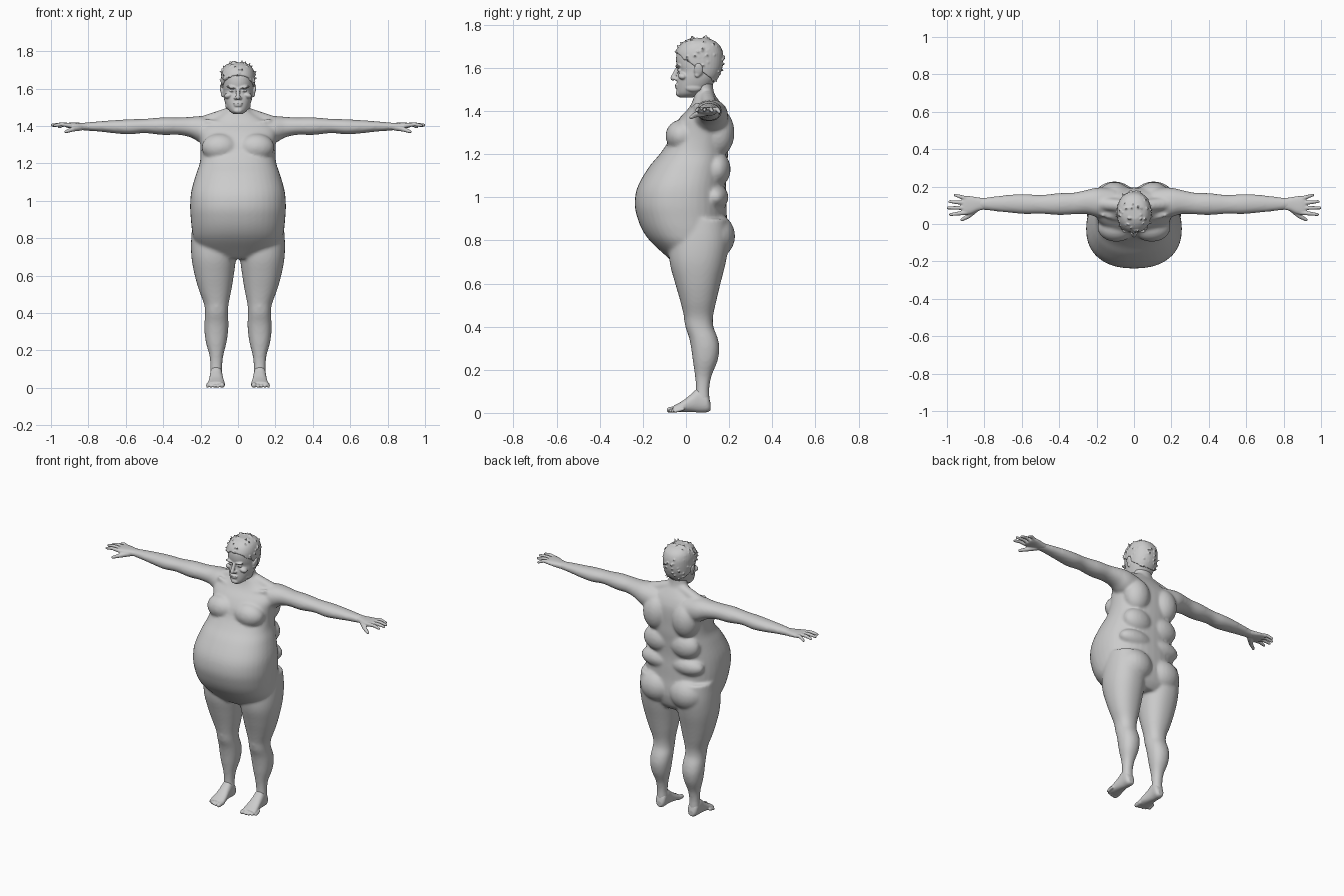
import bpy, bmesh, random
from math import cos, sin, pi
from mathutils import Vector, Matrix

random.seed(4)


def spline(rows, sub=4):
    """Catmull-Rom interpolation of whole parameter rows."""
    out = []
    for i in range(len(rows) - 1):
        p0, p1, p2, p3 = (rows[min(max(i + k, 0), len(rows) - 1)] for k in (-1, 0, 1, 2))
        for j in range(sub):
            t = j / sub
            out.append([0.5 * (2 * b + (c - a) * t + (2 * a - 5 * b + 4 * c - d) * t * t
                               + (3 * b - a - 3 * c + d) * t ** 3)
                        for a, b, c, d in zip(p0, p1, p2, p3)])
    return out + [list(rows[-1])]


def skin(bm, rings):
    """Closed tube through rings of points."""
    rings = [[bm.verts.new(p) for p in r] for r in rings]
    n = len(rings[0])
    for r, q in zip(rings, rings[1:]):
        for k in range(n):
            bm.faces.new((r[k], r[(k + 1) % n], q[(k + 1) % n], q[k]))
    bm.faces.new(rings[0][::-1])
    bm.faces.new(rings[-1])


def loft(bm, axis, rows, power=2.2, side=1, n=40):
    """Rows are (position on axis, a_min, a_max, b_min, b_max); a and b are the other two axes."""
    rings = []
    for t, a0, a1, b0, b1 in spline(rows):
        ring = []
        for k in range(n):
            c, s = cos(2 * pi * k / n), sin(2 * pi * k / n)
            u = abs(c) ** (2 / power) * (1 if c > 0 else -1)
            v = abs(s) ** (2 / power) * (1 if s > 0 else -1)
            ab = [(a0 + a1) / 2 + u * (a1 - a0) / 2, (b0 + b1) / 2 + v * (b1 - b0) / 2]
            ab.insert(axis, t)
            ring.append((ab[0] * side, ab[1], ab[2]))
        rings.append(ring)
    skin(bm, rings)


def revolve(bm, m, profile, n):
    """Profile of (radius, height) turned about the local z axis of matrix m."""
    skin(bm, [[m @ Vector((r * cos(2 * pi * k / n), r * sin(2 * pi * k / n), h)) for k in range(n)]
              for r, h in profile])


def arc(a0, a1, steps, r=1, h=0):
    return [(r * cos(a0 + (a1 - a0) * i / steps), h + r * sin(a0 + (a1 - a0) * i / steps))
            for i in range(steps + 1)]


def blob(bm, loc, size, side=1, rot=0):
    m = (Matrix.Translation((loc[0] * side, loc[1], loc[2])) @ Matrix.Rotation(rot * side, 4, 'Y')
         @ Matrix.Diagonal((*size, 1)))
    revolve(bm, m, arc(-1.5, 1.5, 14), 24)


def limb(bm, p, q, r0, r1, side=1, n=14):
    """Tapered rod with round ends."""
    p, q = Vector((p[0] * side, p[1], p[2])), Vector((q[0] * side, q[1], q[2]))
    m = Matrix.Translation(p) @ (q - p).to_track_quat('Z', 'Y').to_matrix().to_4x4()
    revolve(bm, m, arc(-1.4, 0, 4, r0) + arc(0, 1.4, 4, r1, (q - p).length), n)


def finish(bm, name, voxel, smooth, mirror=False):
    bmesh.ops.recalc_face_normals(bm, faces=bm.faces)
    me = bpy.data.meshes.new(name)
    bm.to_mesh(me)
    bm.free()
    ob = bpy.data.objects.new(name, me)
    bpy.context.collection.objects.link(ob)
    rm = ob.modifiers.new("fuse", 'REMESH')
    rm.mode, rm.voxel_size, rm.use_smooth_shade = 'VOXEL', voxel, True
    sm = ob.modifiers.new("soften", 'SMOOTH')
    sm.factor, sm.iterations = 0.5, smooth
    if mirror:
        ob.modifiers.new("mirror", 'MIRROR').use_mirror_merge = False


# Body: torso with large belly
body = bmesh.new()
torso = [(.69, .13, -.05, .15), (.73, .20, -.095, .18), (.79, .235, -.16, .195), (.84, .246, -.198, .195),
         (.90, .252, -.224, .19), (.97, .256, -.238, .188), (1.05, .25, -.224, .185), (1.14, .225, -.172, .19),
         (1.20, .205, -.122, .195), (1.26, .2, -.082, .195), (1.32, .203, -.06, .195), (1.37, .21, -.028, .19),
         (1.41, .19, .01, .175), (1.445, .12, .03, .155), (1.48, .065, .04, .13)]
loft(body, 2, [(z, -w, w, f, b) for z, w, f, b in torso], 2.3)
# Neck
loft(body, 2, [(z, -w, w, f, b) for z, w, f, b in
               [(1.38, .085, .03, .175), (1.44, .075, .035, .155), (1.48, .064, .042, .132),
                (1.53, .06, .035, .124), (1.57, .06, .03, .125)]], 2)
for s in (1, -1):
    # Chest, back muscles, side rolls and buttocks
    blob(body, (.095, -.02, 1.285), (.1, .075, .075), s)
    blob(body, (.105, .15, 1.30), (.085, .075, .11), s)
    blob(body, (.095, .145, 1.13), (.1, .062, .08), s)
    blob(body, (.1, .135, 1.0), (.12, .062, .06), s)
    blob(body, (.105, .13, .82), (.115, .098, .105), s)
    # Shoulder slope and collarbone
    limb(body, (.02, .095, 1.475), (.21, .112, 1.41), .034, .036, s)
    limb(body, (.02, .01, 1.395), (.17, .05, 1.428), .01, .012, s)
    # Arm
    loft(body, 0, [(.1, .03, .19, 1.29, 1.44), (.19, .035, .195, 1.305, 1.453), (.25, .052, .183, 1.338, 1.449),
                   (.32, .052, .168, 1.353, 1.445), (.40, .048, .165, 1.352, 1.446), (.50, .055, .155, 1.362, 1.438),
                   (.58, .053, .16, 1.355, 1.436), (.66, .06, .157, 1.361, 1.431), (.74, .068, .148, 1.37, 1.425),
                   (.81, .076, .14, 1.375, 1.419), (.85, .076, .14, 1.38, 1.415)], 2.1, s)
    # Leg
    loft(body, 2, [(.90, .02, .24, -.05, .19), (.80, .006, .25, -.076, .2), (.70, .01, .249, -.076, .185),
                   (.60, .023, .231, -.05, .16), (.52, .036, .208, -.027, .141), (.45, .05, .182, -.01, .126),
                   (.40, .054, .176, -.003, .127), (.35, .051, .179, .014, .146), (.30, .053, .179, .024, .155),
                   (.24, .062, .171, .032, .146), (.17, .079, .152, .042, .118), (.11, .085, .148, .046, .108),
                   (.06, .083, .15, .04, .11), (.03, .085, .15, .04, .108)], 2.2, s)
    # Knee cap
    blob(body, (.115, .022, .435), (.035, .032, .04), s)
finish(body, "body", .0085, 7)

# Hands with four fingers and thumb
hand = bmesh.new()
loft(hand, 0, [(.80, .078, .138, 1.378, 1.416), (.835, .07, .142, 1.379, 1.417), (.87, .055, .148, 1.384, 1.418),
               (.90, .05, .149, 1.388, 1.418), (.918, .055, .142, 1.392, 1.415)], 2.5)
for y0, x1, y1, z1 in [(.061, .982, .05, 1.403), (.087, .994, .086, 1.405),
                       (.112, .985, .12, 1.401), (.135, .957, .155, 1.395)]:
    mid = (.945 if x1 > .96 else .925, (y0 + y1) / 2, 1.409)
    limb(hand, (.895, y0, 1.403), mid, .0125, .0105)
    limb(hand, mid, (x1, y1, z1), .0105, .008)
limb(hand, (.84, .085, 1.393), (.885, .042, 1.382), .018, .0125)
limb(hand, (.885, .042, 1.382), (.92, .023, 1.37), .0125, .009)
finish(hand, "hands", .0042, 3, True)

# Feet with toes
foot = bmesh.new()
loft(foot, 1, [(.114, .098, .132, .012, .045), (.098, .084, .147, .003, .09), (.06, .083, .15, .002, .115),
               (.025, .08, .153, .004, .088), (-.01, .074, .158, .004, .06), (-.04, .071, .163, .003, .042),
               (-.06, .074, .162, .004, .032)], 2.3)
for i, tip in enumerate((-.076, -.074, -.069, -.061, -.05)):
    r = .014 if i == 0 else .0105 - .0006 * i
    x = .084 if i == 0 else .088 + .0185 * i
    limb(foot, (x, tip + .035, .018), (x + .001, tip, r), r * 1.05, r)
finish(foot, "feet", .0042, 4, True)

# Head
skull = [(1.463, .022, -.03, .03), (1.48, .046, -.041, .07), (1.51, .064, -.043, .112), (1.55, .076, -.041, .143),
         (1.585, .08, -.036, .158), (1.61, .082, -.043, .164), (1.64, .083, -.046, .166), (1.67, .082, -.042, .163),
         (1.70, .073, -.026, .15), (1.722, .054, .0, .124), (1.735, .025, .03, .09)]
head = bmesh.new()
loft(head, 2, [(z, -w, w, f, b) for z, w, f, b in skull], 2.2)
limb(head, (0, -.038, 1.60), (0, -.06, 1.553), .009, .0125)   # nose
blob(head, (0, -.045, 1.521), (.026, .0075, .005))            # upper lip
blob(head, (0, -.044, 1.510), (.021, .0075, .0055))           # lower lip
blob(head, (0, -.033, 1.482), (.025, .015, .015))             # chin
for s in (1, -1):
    blob(head, (.013, -.047, 1.549), (.0085, .011, .008), s)        # nostril
    blob(head, (.034, -.038, 1.607), (.029, .012, .007), s, -.1)    # brow
    blob(head, (.032, -.031, 1.588), (.015, .0095, .007), s)        # eye
    blob(head, (.05, -.015, 1.563), (.025, .022, .016), s, .3)      # cheekbone
    blob(head, (.052, .035, 1.508), (.016, .04, .02), s)            # jaw
    blob(head, (.087, .058, 1.592), (.009, .021, .031), s, .2)      # ear
    blob(head, (.083, .052, 1.568), (.008, .012, .013), s)          # ear lobe
finish(head, "head", .004, 3)

# Hair: enlarged skull cut along a slanted hairline, covered in short tufts
hair = bmesh.new()
loft(hair, 2, [(z + .004, -w - .008, w + .008, f - .004, b + .007) for z, w, f, b in skull], 2.2)
bmesh.ops.bisect_plane(hair, geom=hair.verts[:] + hair.edges[:] + hair.faces[:],
                       plane_co=(0, -.045, 1.672), plane_no=(0, .6, .8), clear_inner=True)
bmesh.ops.holes_fill(hair, edges=[e for e in hair.edges if e.is_boundary])
centre = Vector((0, .06, 1.62))
roots = [v.co.copy() for v in hair.verts]
for p in random.sample(roots, 110):
    d = (p - centre).normalized()
    lean = Vector((random.uniform(-.5, .5), random.uniform(-.5, .5), random.uniform(-.3, .3)))
    top = max(0, (p.z - 1.66) / .08)
    limb(hair, p - d * .006, p + d * (.001 + .005 * top) + lean * .02, .0075, .0035, n=8)
finish(hair, "hair", .0045, 1)
